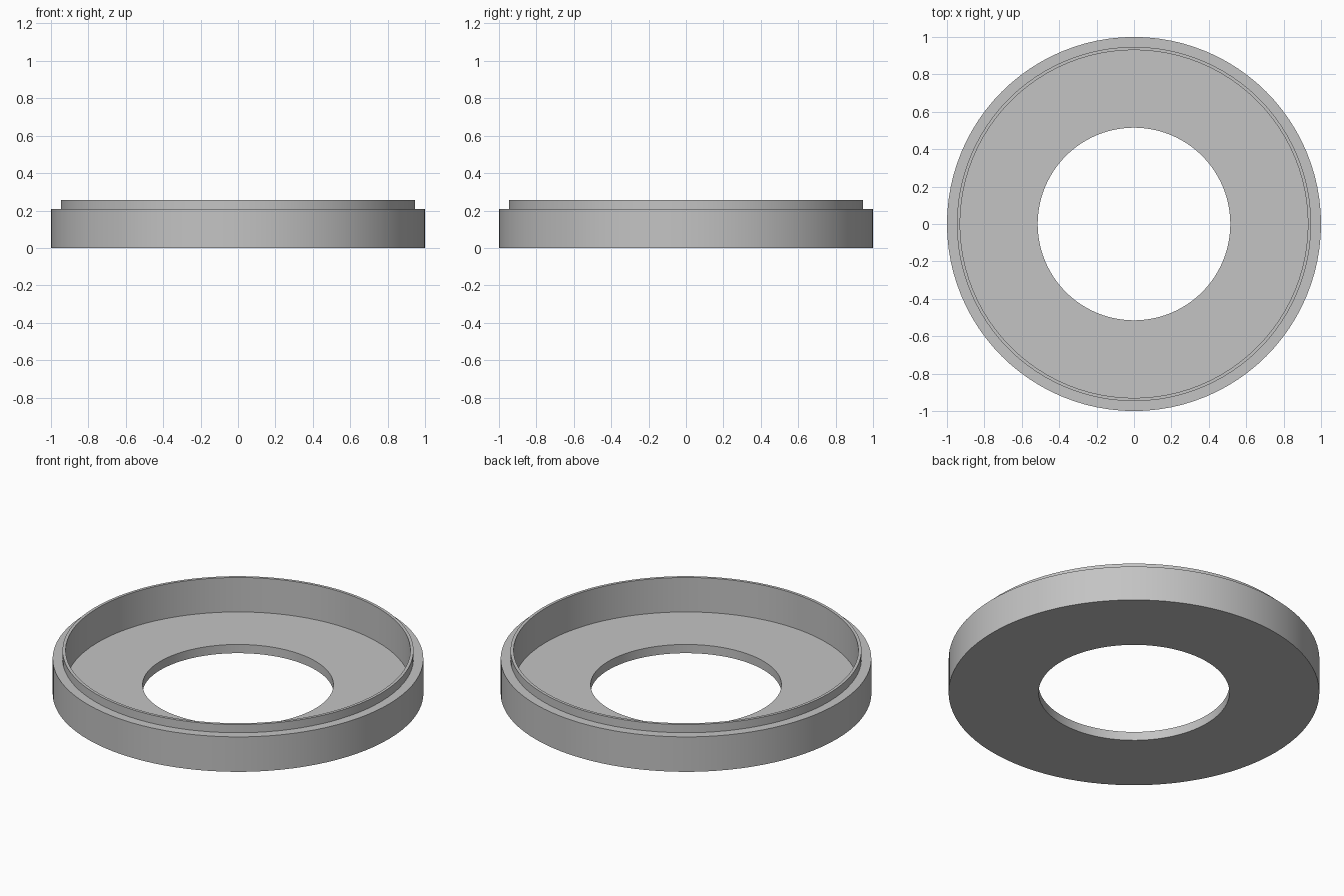
import bpy, bmesh, math
from mathutils import Matrix

cube = bpy.data.objects.get("Cube")
if cube:
    bpy.data.objects.remove(cube, do_unlink=True)

SEGMENTS = 96

# Single plain grey
grey = bpy.data.materials.new("plain grey")
grey.use_nodes = True
colour = (0.55, 0.55, 0.55, 1)
grey.diffuse_color = colour
grey.node_tree.nodes["Principled BSDF"].inputs["Base Color"].default_value = colour


def lathe(name, profile):
    """Revolve a closed (radius, height) profile around z."""
    bm = bmesh.new()
    rings = []
    for i in range(SEGMENTS):
        turn = Matrix.Rotation(math.tau * i / SEGMENTS, 3, "Z")
        rings.append([bm.verts.new(turn @ Matrix.Identity(3).col[0] * r
                                   + Matrix.Identity(3).col[2] * z)
                      for r, z in profile])
    n = len(profile)
    for i, ring in enumerate(rings):
        after = rings[(i + 1) % SEGMENTS]
        for j in range(n):
            k = (j + 1) % n
            bm.faces.new((ring[j], after[j], after[k], ring[k]))
    bmesh.ops.recalc_face_normals(bm, faces=bm.faces)
    mesh = bpy.data.meshes.new(name)
    bm.to_mesh(mesh)
    bm.free()
    mesh.materials.append(grey)
    obj = bpy.data.objects.new(name, mesh)
    bpy.context.collection.objects.link(obj)
    return obj


# Open ring cap: floor with a central hole, outer wall, thin stepped lip
hole, inner, lip, outer = 0.515, 0.93, 0.947, 1.0
floor, shoulder, top = 0.052, 0.208, 0.257
ring_cap = lathe("ring_cap", [
    (hole, 0), (outer, 0), (outer, shoulder), (lip, shoulder),
    (lip, top), (inner, top), (inner, floor), (hole, floor),
])

# Smooth round walls, crisp rims
bpy.ops.object.select_all(action="DESELECT")
ring_cap.select_set(True)
bpy.context.view_layer.objects.active = ring_cap
bpy.ops.object.shade_smooth_by_angle(angle=math.radians(30))
